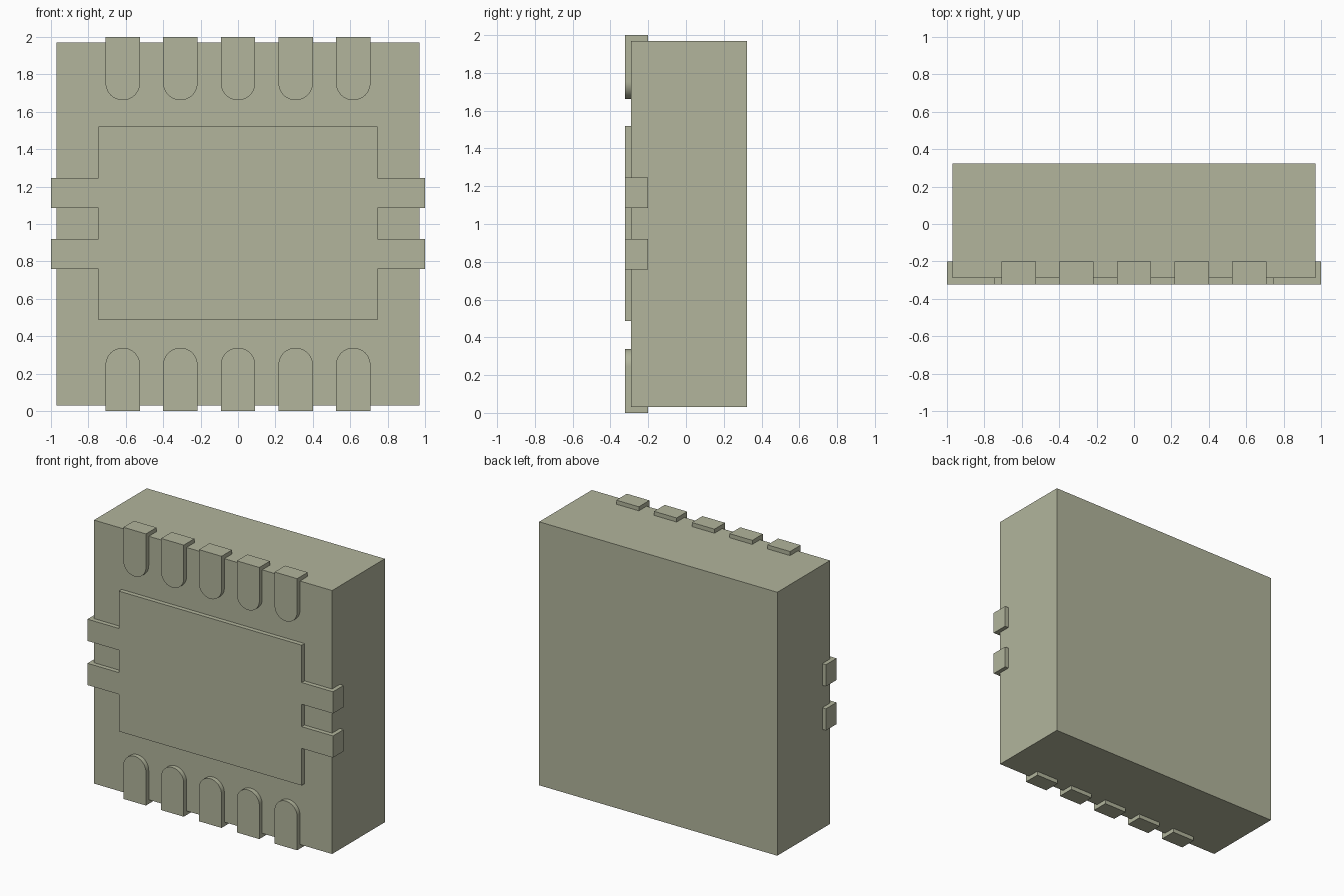
import bpy
import bmesh
import math

cube = bpy.data.objects.get("Cube")
if cube:
    bpy.data.objects.remove(cube, do_unlink=True)

FRONT, WRAP, BACK = -0.323, -0.20, 0.323   # pad face, pad wrap depth, body back
BODY_FRONT = -0.29

mat = bpy.data.materials.new("olive grey")
color = (0.445, 0.462, 0.332, 1.0)
mat.diffuse_color = color
mat.use_nodes = True
mat.node_tree.nodes["Principled BSDF"].inputs["Base Color"].default_value = color


def prism(name, outline, y0, y1, smooth=False):
    """Extrude an x-z outline from y0 to y1."""
    bm = bmesh.new()
    face = bm.faces.new([bm.verts.new((x, y0, z)) for x, z in outline])
    ext = bmesh.ops.extrude_face_region(bm, geom=[face])
    verts = [v for v in ext["geom"] if isinstance(v, bmesh.types.BMVert)]
    bmesh.ops.translate(bm, verts=verts, vec=(0, y1 - y0, 0))
    bmesh.ops.recalc_face_normals(bm, faces=bm.faces)
    mesh = bpy.data.meshes.new(name)
    bm.to_mesh(mesh)
    bm.free()
    mesh.materials.append(mat)
    obj = bpy.data.objects.new(name, mesh)
    bpy.context.collection.objects.link(obj)
    if smooth:
        bpy.ops.object.select_all(action="DESELECT")
        obj.select_set(True)
        bpy.context.view_layer.objects.active = obj
        bpy.ops.object.shade_smooth_by_angle(angle=math.radians(30))
    return obj


# Package body
prism("package_body", [(-0.97, 0.03), (0.97, 0.03), (0.97, 1.97), (-0.97, 1.97)],
      BODY_FRONT, BACK)

# Central pad with two tabs per side wrapping round the body edges
half = [(0.745, 0.487)]
for low, high in ((0.76, 0.92), (1.085, 1.245)):
    half += [(0.745, low), (1.0, low), (1.0, high), (0.745, high)]
half.append((0.745, 1.52))
outline = half + [(-x, z) for x, z in reversed(half)]
prism("central_pad", outline, FRONT, WRAP)

# Round-ended leads along the bottom and top edges
R, ARC_Z, STEPS = 0.092, 0.246, 24
arc = [(R * math.cos(math.pi * i / STEPS), ARC_Z + R * math.sin(math.pi * i / STEPS))
       for i in range(STEPS + 1)]
lead = [(-R, 0.0), (R, 0.0)] + arc
for i in range(5):
    cx = (i - 2) * 0.308
    prism(f"bottom_lead_{i + 1}", [(cx + x, z) for x, z in lead], FRONT, WRAP, True)
    prism(f"top_lead_{i + 1}", [(cx + x, 2.0 - z) for x, z in lead], FRONT, WRAP, True)
